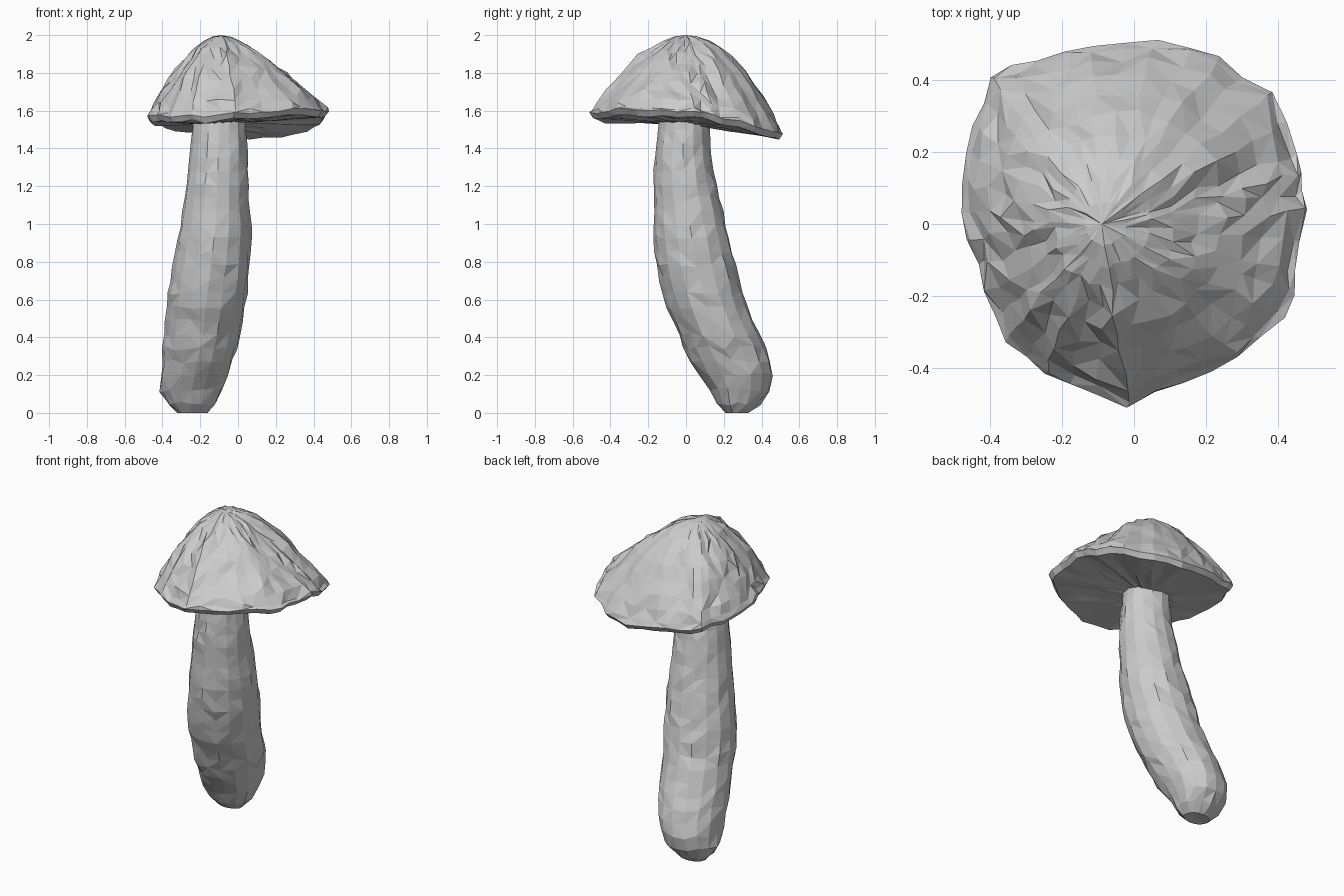
import bpy, bmesh, math, random

if "Cube" in bpy.data.objects:
    bpy.data.objects.remove(bpy.data.objects["Cube"])
random.seed(4)


def interp(table, x):
    """Linear lookup of a row of values keyed by its first number."""
    for a, b in zip(table, table[1:]):
        if x <= b[0]:
            f = (x - a[0]) / (b[0] - a[0])
            return [p + (q - p) * f for p, q in zip(a[1:], b[1:])]
    return list(table[-1][1:])


def jitter(a):
    return random.uniform(-a, a)


def loft(name, rings, start, end):
    """Skin a list of closed rings, closing both ends on a point."""
    bm = bmesh.new()
    loops = [[bm.verts.new(p) for p in ring] for ring in rings]
    n = len(loops[0])
    for lo, hi in zip(loops, loops[1:]):
        for i in range(n):
            j = (i + 1) % n
            quad = [lo[i], lo[j], hi[j], hi[i]]
            if random.random() < 0.5:
                bm.faces.new(quad[:3])
                bm.faces.new([quad[0], quad[2], quad[3]])
            else:
                bm.faces.new([quad[0], quad[1], quad[3]])
                bm.faces.new(quad[1:])
    for point, ring in ((start, loops[0]), (end, loops[-1])):
        c = bm.verts.new(point)
        for i in range(n):
            bm.faces.new([c, ring[i], ring[(i + 1) % n]])
    bmesh.ops.recalc_face_normals(bm, faces=bm.faces[:])
    mesh = bpy.data.meshes.new(name)
    bm.to_mesh(mesh)
    bm.free()
    obj = bpy.data.objects.new(name, mesh)
    bpy.context.collection.objects.link(obj)


# Stem: height, left and right edge, front and back edge
STEM = [
    (0.00, -0.32, -0.16, 0.21, 0.33), (0.05, -0.37, -0.12, 0.165, 0.39),
    (0.12, -0.41, -0.08, 0.125, 0.44), (0.20, -0.41, -0.05, 0.075, 0.46),
    (0.30, -0.40, -0.02, 0.01, 0.44), (0.40, -0.39, 0.01, -0.03, 0.39),
    (0.60, -0.37, 0.04, -0.115, 0.31), (0.80, -0.345, 0.065, -0.16, 0.26),
    (1.00, -0.30, 0.065, -0.17, 0.21), (1.20, -0.275, 0.055, -0.175, 0.16),
    (1.40, -0.25, 0.045, -0.16, 0.125), (1.57, -0.24, 0.04, -0.14, 0.12)]
SIDES = 16
levels = [0, 0.05, 0.12] + [0.2 + 1.37 * i / 19 for i in range(20)]
rings = []
for z in levels:
    x0, x1, y0, y1 = interp(STEM, z)
    ring = []
    for i in range(SIDES):
        a = math.tau * i / SIDES
        s = 1.01 + jitter(0.035)
        dz = jitter(0.012) if 0 < z < 1.5 else 0
        ring.append(((x0 + x1) / 2 + (x1 - x0) / 2 * s * math.cos(a),
                     (y0 + y1) / 2 + (y1 - y0) / 2 * s * math.sin(a), z + dz))
    rings.append(ring)
loft("stem", rings, (-0.24, 0.27, 0.005), (-0.10, -0.01, 1.57))

# Cap rim: angle in degrees, x, y, z, roundness of the dome above it
RIM = [
    (0, 0.475, 0.04, 1.59, 1.40), (28, 0.45, 0.20, 1.56, 1.40),
    (42, 0.40, 0.34, 1.53, 1.70), (62, 0.25, 0.47, 1.49, 1.90),
    (76, 0.12, 0.515, 1.48, 2.00), (95, -0.08, 0.515, 1.49, 2.00),
    (115, -0.26, 0.47, 1.51, 1.95), (135, -0.40, 0.41, 1.53, 1.90),
    (160, -0.47, 0.22, 1.56, 1.80), (180, -0.48, 0.03, 1.57, 1.75),
    (205, -0.42, -0.17, 1.57, 1.75), (222, -0.37, -0.31, 1.57, 1.75),
    (245, -0.24, -0.43, 1.57, 1.80), (270, -0.02, -0.50, 1.58, 1.80),
    (300, 0.24, -0.40, 1.60, 1.60), (325, 0.42, -0.25, 1.61, 1.50),
    (345, 0.465, -0.11, 1.605, 1.40), (360, 0.475, 0.04, 1.59, 1.40)]
SEG = 40
TOP = (-0.09, 0.0, 2.0)
HUB = (-0.10, 0.0, 1.53)
rim = []
for i in range(SEG):
    x, y, z, p = interp(RIM, 360 * i / SEG)
    s = 1 + jitter(0.025)
    rim.append((x * s, y * s, z + jitter(0.012), p))


def toward(r, t, hub):
    return [h + (v - h) * t for v, h in zip(r[:3], hub)]


rings = []
# Flat underside, leading out to the rim's lower edge
for t in (0.25, 0.5, 0.75, 0.96):
    rings.append([(*toward((r[0], r[1], r[2] - 0.03), t, HUB)[:2],
                   toward((r[0], r[1], r[2] - 0.03), t, HUB)[2] + jitter(0.005))
                  for r in rim])
# Rugged dome, from the rim's outer edge up to the crown
for t in (1.0, 0.97, 0.90, 0.81, 0.71, 0.60, 0.48, 0.36, 0.24, 0.12):
    ring = []
    for r in rim:
        x, y, _ = toward(r, t, TOP)
        z = TOP[2] - (TOP[2] - r[2]) * t ** r[3]
        k = 0.0 if t == 1 else 0.012 * min(1, t * 2)
        ring.append((x + jitter(k), y + jitter(k), z + jitter(k)))
    rings.append(ring)
loft("cap", rings, HUB, TOP)
